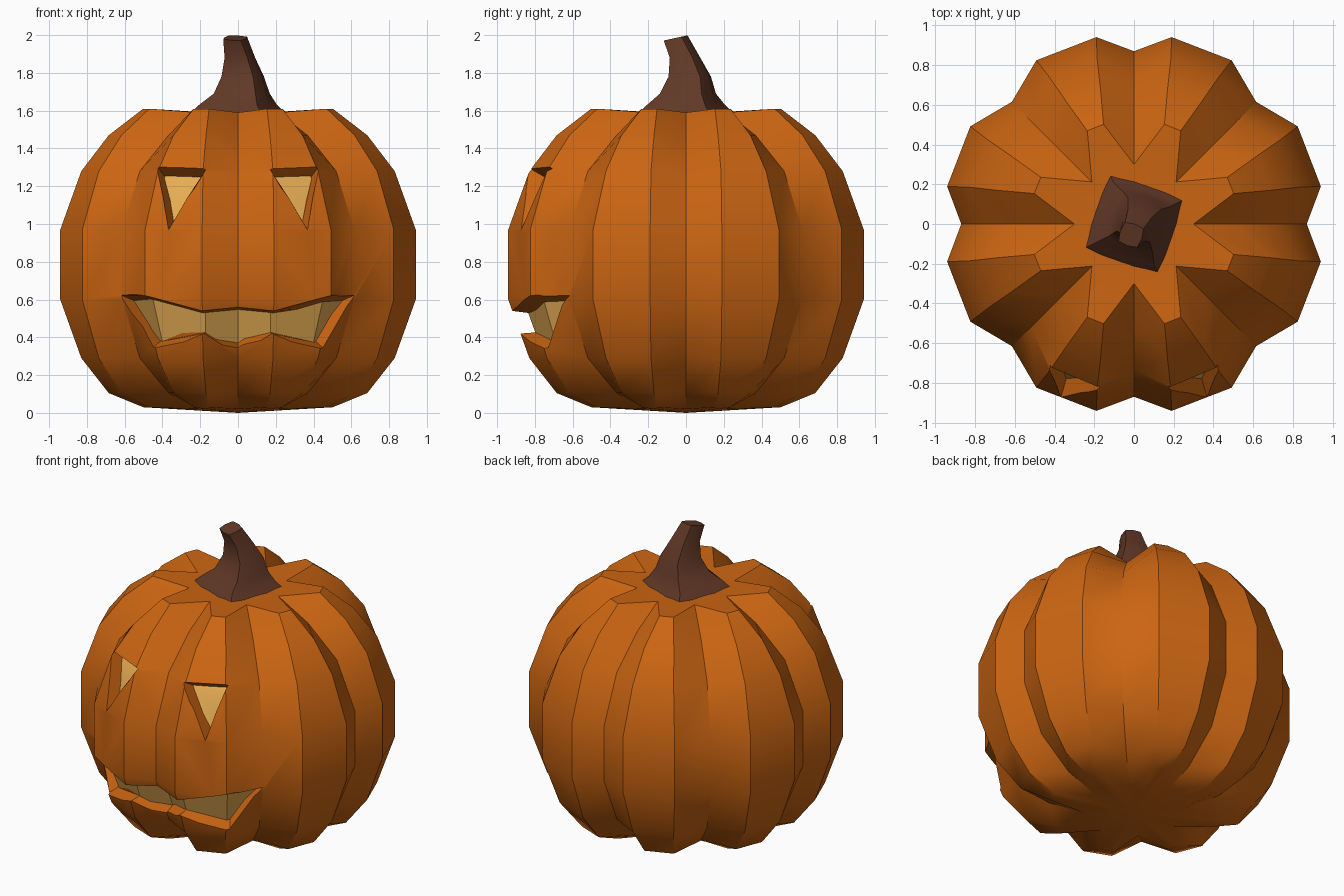
import bpy, bmesh
from math import radians, sin, cos

if "Cube" in bpy.data.objects:
    bpy.data.objects.remove(bpy.data.objects["Cube"])


def material(name, rgb):
    m = bpy.data.materials.new(name)
    m.diffuse_color = (*rgb, 1)
    m.use_nodes = True
    m.node_tree.nodes["Principled BSDF"].inputs["Base Color"].default_value = m.diffuse_color
    return m


SKIN = material("skin", (0.60, 0.13, 0.006))
GLOW = material("glow", (0.80, 0.42, 0.09))
BARK = material("bark", (0.12, 0.04, 0.02))


def make(name, verts, faces, mats, index=0):
    bm = bmesh.new()
    vs = [bm.verts.new(v) for v in verts]
    for f in faces:
        bm.faces.new([vs[i] for i in f]).material_index = index
    bmesh.ops.recalc_face_normals(bm, faces=bm.faces)
    me = bpy.data.meshes.new(name)
    bm.to_mesh(me)
    bm.free()
    for m in mats:
        me.materials.append(m)
    ob = bpy.data.objects.new(name, me)
    bpy.context.collection.objects.link(ob)
    return ob


def activate(ob):
    bpy.ops.object.select_all(action='DESELECT')
    ob.select_set(True)
    bpy.context.view_layer.objects.active = ob


def smooth(ob, angle):
    activate(ob)
    bpy.ops.object.shade_smooth_by_angle(angle=radians(angle))


def subtract(ob, cutter):
    mod = ob.modifiers.new("cut", 'BOOLEAN')
    mod.operation, mod.solver, mod.object = 'DIFFERENCE', 'EXACT', cutter
    activate(ob)
    bpy.ops.object.modifier_apply(modifier=mod.name)


def bridge(rings, n):
    return [(r * n + i, r * n + (i + 1) % n, (r + 1) * n + (i + 1) % n, (r + 1) * n + i)
            for r in range(rings - 1) for i in range(n)]


# Lobed body: height, crease height, lobe radius, lobe half angle, crease radius
PROFILE = [(0.03, 0.02, 0.525, 5.5, 0.30), (0.105, 0.105, 0.705, 8.6, 0.52),
           (0.29, 0.29, 0.85, 9.9, 0.735), (0.60, 0.60, 0.96, 11.1, 0.87),
           (0.97, 0.97, 0.96, 11.1, 0.87), (1.28, 1.28, 0.85, 9.9, 0.735),
           (1.47, 1.47, 0.705, 8.6, 0.52), (1.61, 1.59, 0.525, 5.5, 0.30)]


def lobed_body(name, scale, index):
    verts = []
    for z, zc, r, off, rc in PROFILE:
        for i in range(8):
            mid = 45 * i + 22.5
            lo, hi = (off, 0.75 * off) if i % 2 == 0 else (0.75 * off, off)
            for ang, rad, h in ((45 * i, rc, zc), (mid - lo, r, z), (mid + hi, r, z)):
                verts.append((rad * cos(radians(ang)), rad * sin(radians(ang)), h))
    n, k = 24, len(PROFILE)
    faces = bridge(k, n)
    verts += [(0, 0, 0), (0, 0, 1.58)]
    for i in range(n):
        j = (i + 1) % n
        faces += [(j, i, n * k), ((k - 1) * n + i, (k - 1) * n + j, n * k + 1)]
    verts = [(x * scale, y * scale, 0.78 + (z - 0.78) * scale) for x, y, z in verts]
    return make(name, verts, faces, (SKIN, GLOW), index)


# Tapered cutter running through an outer and an inner outline
def taper_cutter(name, outer, inner, caps):
    n = len(outer)
    verts = [tuple(a + (b - a) * t for a, b in zip(p, q))
             for t in (-2.5, 2.5) for p, q in zip(outer, inner)]
    faces = bridge(2, n) + list(caps) + [tuple(n + i for i in c) for c in caps]
    return make(name, verts, faces, (SKIN, GLOW))


def flip(points):
    return [(-x, y, z) for x, y, z in points]


eye_out = [(0.17, -0.82, 1.29), (0.43, -0.72, 1.305), (0.37, -0.88, 0.965)]
eye_in = [(0.19, -0.75, 1.25), (0.395, -0.67, 1.26), (0.35, -0.81, 1.0)]


# Mouth outline: mirrored upper edge, then mirrored lower edge
def mouth_loop(top, bottom):
    return flip(top[:0:-1]) + top + bottom[:0:-1] + flip([bottom[0]] + bottom[1:])


mouth_out = mouth_loop([(0, -0.86, 0.56), (0.19, -0.92, 0.54), (0.61, -0.61, 0.62)],
                       [(0, -0.77, 0.34), (0.18, -0.88, 0.42), (0.45, -0.73, 0.345)])
mouth_in = mouth_loop([(0, -0.79, 0.55), (0.185, -0.84, 0.53), (0.53, -0.56, 0.585)],
                      [(0, -0.72, 0.36), (0.175, -0.81, 0.425), (0.41, -0.67, 0.38)])

cutters = [
    taper_cutter("eye_cutter_right", eye_out, eye_in, [(0, 1, 2)]),
    taper_cutter("eye_cutter_left", flip(eye_out), flip(eye_in), [(0, 1, 2)]),
    taper_cutter("mouth_cutter", mouth_out, mouth_in,
                 [(i, i + 1, 8 - i, 9 - i) for i in range(4)]),
]

# Carve face: glowing core gives each pocket its floor
body = lobed_body("pumpkin_body", 1.0, 0)
core = lobed_body("inner_core", 0.92, 1)
for c in cutters:
    subtract(c, core)
    subtract(body, c)
for c in cutters + [core]:
    bpy.data.objects.remove(c)
smooth(body, 30)

# Bent stem: height, centre x, centre y, corner radius, side radius
STEM = [(1.58, 0, 0, 0.285, 0.21), (1.63, 0, 0, 0.23, 0.175), (1.69, 0.02, 0.01, 0.165, 0.14),
        (1.78, 0.025, 0.02, 0.125, 0.11), (1.88, 0.01, -0.005, 0.09, 0.07),
        (1.985, -0.015, -0.055, 0.07, 0.058)]
verts = []
for k, (z, cx, cy, rc, rs) in enumerate(STEM):
    for i in range(8):
        a = radians(26 + 45 * i)
        r = rs if i % 2 else rc
        tilt = 0.22 * r * sin(a) if k == len(STEM) - 1 else 0
        verts.append((cx + r * cos(a), cy + r * sin(a), z + tilt))
top = 8 * (len(STEM) - 1)
stem = make("stem", verts, bridge(len(STEM), 8) + [tuple(range(8)), tuple(range(top, top + 8))], (BARK,))
smooth(stem, 40)
